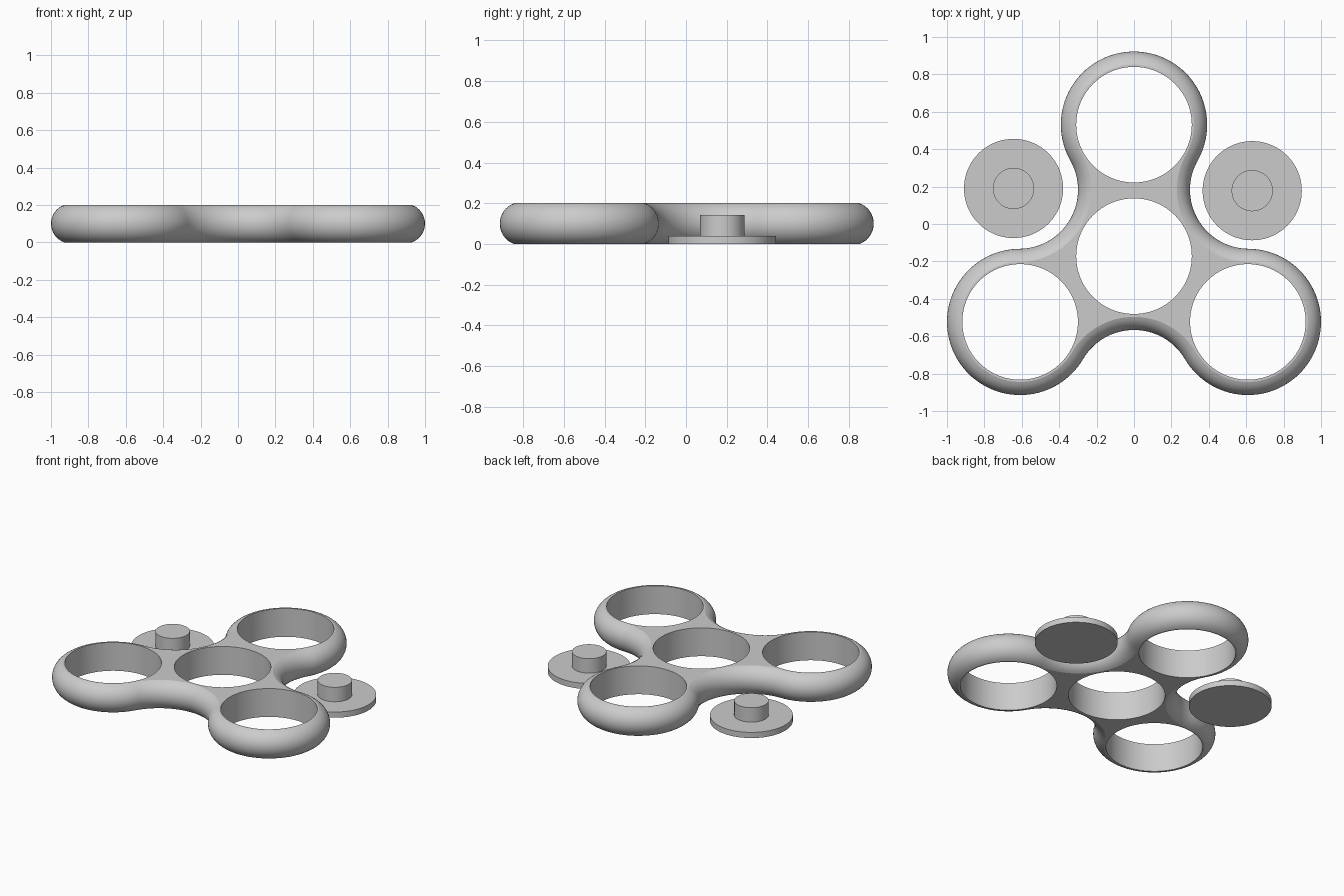
import bpy, bmesh
from math import atan2, asin, cos, sin, pi, hypot, radians

if "Cube" in bpy.data.objects:
    bpy.data.objects.remove(bpy.data.objects["Cube"])

HUB_Y = -0.172      # centre of the three-armed body
ARM = 0.703         # hub to lobe centre
LOBE_R = 0.391      # lobe outer radius
HOLE_R = 0.309
HEIGHT = 0.2
NOTCH = 0.71        # hub to centre of the concave arcs
BULGE = 0.07        # how far the rounded side swells out

grey = bpy.data.materials.new("light_grey")
grey.use_nodes = True
grey.diffuse_color = (0.6, 0.6, 0.6, 1)
grey.node_tree.nodes["Principled BSDF"].inputs["Base Color"].default_value = grey.diffuse_color


def finish(name, bm, location, angle):
    bmesh.ops.recalc_face_normals(bm, faces=bm.faces)
    mesh = bpy.data.meshes.new(name)
    bm.to_mesh(mesh)
    bm.free()
    mesh.materials.append(grey)
    obj = bpy.data.objects.new(name, mesh)
    obj.location = location
    bpy.context.collection.objects.link(obj)
    bpy.ops.object.select_all(action="DESELECT")
    obj.select_set(True)
    bpy.context.view_layer.objects.active = obj
    bpy.ops.object.shade_smooth_by_angle(angle=radians(angle))


def arc(cx, cy, r, start, end, n):
    return [(cx + r * cos(start + (end - start) * i / n),
             cy + r * sin(start + (end - start) * i / n)) for i in range(n)]


def outline(inset):
    """Three convex lobes joined by tangent concave arcs, moved inwards by inset."""
    dx, dy = NOTCH * cos(pi / 3) - ARM, NOTCH * sin(pi / 3)
    turn = atan2(dy, dx)
    notch_r = hypot(dx, dy) - LOBE_R
    pts = []
    for k in range(3):
        a = pi / 2 + k * 2 * pi / 3
        b = a + pi / 3
        pts += arc(ARM * cos(a), ARM * sin(a), LOBE_R - inset, a - turn, a + turn, 64)
        start = a + turn + pi
        pts += arc(NOTCH * cos(b), NOTCH * sin(b), notch_r + inset,
                   start, 2 * (b + pi) - start, 32)
    return pts


def add_ring(bm, pts, z):
    return [bm.verts.new((x, y, z)) for x, y in pts]


def skin(bm, low, high):
    n = len(low)
    for i in range(n):
        j = (i + 1) % n
        bm.faces.new((low[i], low[j], high[j], high[i]))


def ring_edges(bm, ring):
    return [bm.edges.get((v, ring[i - 1])) for i, v in enumerate(ring)]


# Spinner body: rounded outer wall, four straight holes, flat top and bottom
bm = bmesh.new()
half = HEIGHT / 2
side_r = (half ** 2 + BULGE ** 2) / (2 * BULGE)
sweep = asin(half / side_r)
ROWS = 16
rows = []
for i in range(ROWS + 1):
    t = sweep * (2 * i / ROWS - 1)
    rows.append(add_ring(bm, outline(side_r * (1 - cos(t))), half + side_r * sin(t)))
for low, high in zip(rows, rows[1:]):
    skin(bm, low, high)
bottom, top = ring_edges(bm, rows[0]), ring_edges(bm, rows[-1])

centres = [(0, 0)] + [(ARM * cos(a), ARM * sin(a))
                      for a in (pi / 2 + k * 2 * pi / 3 for k in range(3))]
for cx, cy in centres:
    circle = arc(cx, cy, HOLE_R, 0, 2 * pi, 96)
    low, high = add_ring(bm, circle, 0), add_ring(bm, circle, HEIGHT)
    skin(bm, low, high)
    bottom += ring_edges(bm, low)
    top += ring_edges(bm, high)
for edges in (bottom, top):
    bmesh.ops.triangle_fill(bm, edges=edges, use_beauty=True, normal=(0, 0, 1))
finish("spinner_body", bm, (0, HUB_Y, 0), 15)


# Bearing caps: a flat disc with a short post, one solid each
def bearing_cap(name, x, y):
    bm = bmesh.new()
    steps = [(0.265, 0), (0.265, 0.04), (0.11, 0.04), (0.11, 0.142)]
    rings = [add_ring(bm, arc(0, 0, r, 0, 2 * pi, 96), z) for r, z in steps]
    for low, high in zip(rings, rings[1:]):
        skin(bm, low, high)
    bm.faces.new(rings[0])
    bm.faces.new(rings[-1])
    finish(name, bm, (x, y, 0), 30)


bearing_cap("left_bearing_cap", 0.632, 0.178)
bearing_cap("right_bearing_cap", -0.644, 0.19)
